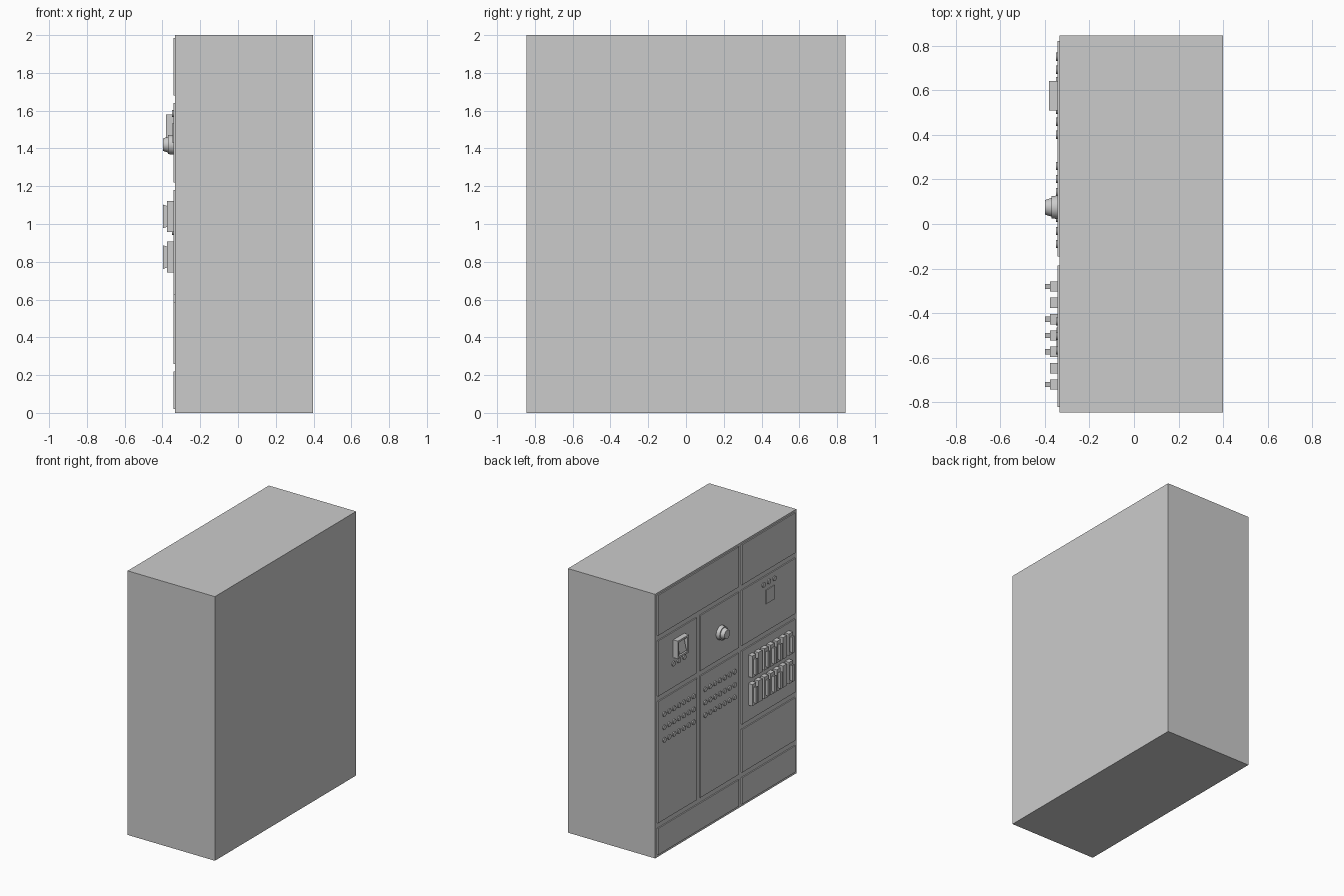
import bpy, bmesh
from math import radians
from mathutils import Matrix, Vector

if "Cube" in bpy.data.objects:
    bpy.data.objects.remove(bpy.data.objects["Cube"])

grey = bpy.data.materials.new("cabinet_grey")
grey.use_nodes = True
grey.diffuse_color = (0.6, 0.6, 0.6, 1)
grey.node_tree.nodes["Principled BSDF"].inputs["Base Color"].default_value = (0.6, 0.6, 0.6, 1)

BODY, PANEL = -0.333, -0.342   # x of the cabinet face and of the panel faces


def box(bm, x, y, z):
    """Add a box from three (low, high) ranges."""
    centre = Vector([sum(r) / 2 for r in (x, y, z)])
    size = [abs(r[1] - r[0]) for r in (x, y, z)]
    return bmesh.ops.create_cube(bm, size=1, matrix=Matrix.Translation(centre) @ Matrix.Diagonal((*size, 1)))["verts"]


def disc(bm, x0, x1, y, z, r0, r1, sides=16):
    """Add a round stud pointing to -x, from radius r0 at x0 to r1 at x1."""
    place = Matrix.Translation(((x0 + x1) / 2, y, z)) @ Matrix.Rotation(radians(-90), 4, "Y")
    bmesh.ops.create_cone(bm, cap_ends=True, segments=sides, radius1=r0, radius2=r1,
                          depth=x0 - x1, matrix=place)


def finish(name, bm, smooth=False):
    mesh = bpy.data.meshes.new(name)
    bm.to_mesh(mesh)
    bm.free()
    mesh.materials.append(grey)
    ob = bpy.data.objects.new(name, mesh)
    bpy.context.collection.objects.link(ob)
    if smooth:
        bpy.ops.object.select_all(action="DESELECT")
        ob.select_set(True)
        bpy.context.view_layer.objects.active = ob
        bpy.ops.object.shade_smooth_by_angle(angle=radians(30))
    return ob


# Cabinet body
bm = bmesh.new()
box(bm, (BODY, 0.398), (-0.845, 0.845), (0, 2))
finish("cabinet_body", bm)

# Panels: column range in y, then the rows in z
wide, outer, inner, side = (-0.145, 0.82), (0.357, 0.82), (-0.145, 0.317), (-0.82, -0.185)
bottom, top, upper, tall = (0.02, 0.22), (1.68, 1.985), (1.22, 1.64), (0.26, 1.18)
layout = {
    "wide_panels": (wide, [bottom, top]),
    "outer_panels": (outer, [tall, upper]),
    "inner_panels": (inner, [tall, upper]),
    "side_panels": (side, [bottom, (0.26, 0.585), (0.625, 1.18), upper, top]),
}
for name, (cols, rows) in layout.items():
    bm = bmesh.new()
    for row in rows:
        box(bm, (BODY + 0.005, PANEL), cols, row)
    finish(name, bm)

# Indicator button banks: first y, spacing, count, row heights
banks = {
    "outer_button_bank": (0.75, 0.0583, 7, (1.06, 0.96, 0.865)),
    "inner_button_bank": (0.26, 0.0583, 7, (1.06, 0.96, 0.865)),
    "meter_buttons": (0.642, 0.065, 3, (1.40,)),
    "display_buttons": (-0.437, 0.065, 3, (1.585,)),
}
for name, (first, step, count, heights) in banks.items():
    bm = bmesh.new()
    for z in heights:
        for i in range(count):
            disc(bm, PANEL + 0.003, -0.35, first - i * step, z, 0.018, 0.018)
    finish(name, bm, True)

# Switch housing with a recessed opening
bm = bmesh.new()
box(bm, (PANEL + 0.003, -0.381), (0.51, 0.641), (1.445, 1.58))
bm.normal_update()
face = min(bm.faces, key=lambda f: f.calc_center_median().x)
bmesh.ops.inset_region(bm, faces=[face], thickness=0.02)
pit = bmesh.ops.extrude_face_region(bm, geom=[face])
bmesh.ops.translate(bm, vec=(0.025, 0, 0), verts=[v for v in pit["geom"] if isinstance(v, bmesh.types.BMVert)])
bmesh.ops.delete(bm, geom=[face], context="FACES_ONLY")
finish("switch_housing", bm)

# Sloping rocker inside the housing
bm = bmesh.new()
for v in box(bm, (-0.354, -0.38), (0.535, 0.616), (1.47, 1.555)):
    if v.co.x < -0.37 and v.co.z > 1.5:
        v.co.x = -0.358
finish("switch_rocker", bm)

# Rotary knob
bm = bmesh.new()
disc(bm, PANEL + 0.003, -0.37, 0.075, 1.42, 0.053, 0.05, 32)
disc(bm, -0.37, -0.398, 0.075, 1.42, 0.042, 0.033, 32)
finish("rotary_knob", bm, True)

# Small display plate
bm = bmesh.new()
box(bm, (PANEL + 0.002, -0.348), (-0.565, -0.465), (1.43, 1.535))
finish("display_plate", bm)

# Breakers: two rows of seven, the second and sixth without a lever
bases, levers = bmesh.new(), bmesh.new()
for z in (1.04, 0.825):
    for i in range(7):
        y = -0.28 - i * 0.0733
        box(bases, (PANEL + 0.003, -0.376), (y - 0.023, y + 0.023), (z - 0.082, z + 0.082))
        if i not in (1, 5):
            for v in box(levers, (-0.374, -0.398), (y - 0.012, y + 0.012), (z - 0.055, z + 0.055)):
                if v.co.x < -0.39:
                    v.co.z += 0.008 if v.co.z > z else -0.008
finish("breaker_bases", bases)
finish("breaker_levers", levers)
